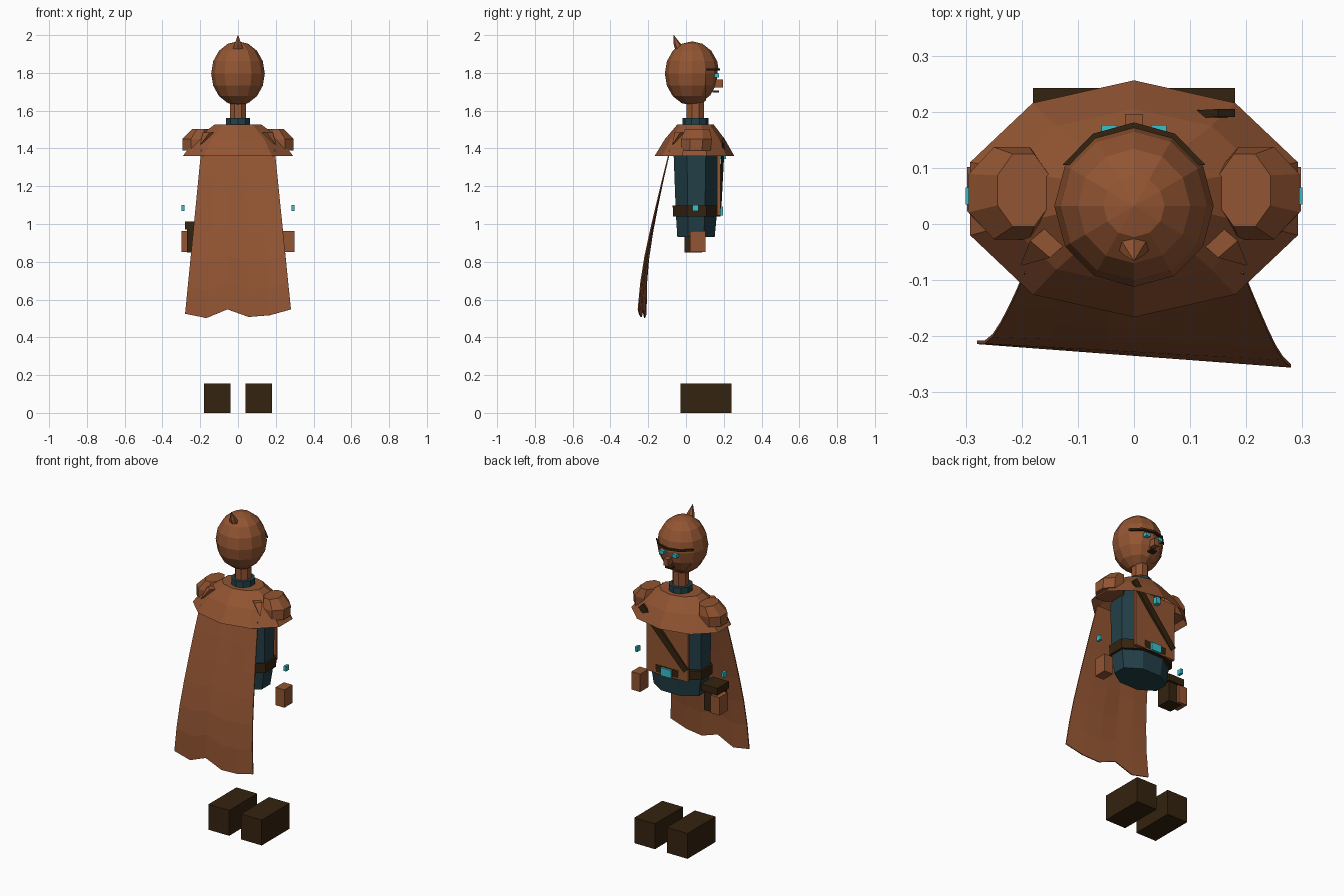
import bpy, bmesh, math
from mathutils import Vector, Matrix

cube = bpy.data.objects.get("Cube")
if cube:
    bpy.data.objects.remove(cube, do_unlink=True)


def material(name, rgb):
    m = bpy.data.materials.new(name)
    m.use_nodes = True
    m.diffuse_color = (*rgb, 1)
    m.node_tree.nodes["Principled BSDF"].inputs["Base Color"].default_value = (*rgb, 1)
    return m


BROWN = material("leather brown", (0.29, 0.09, 0.032))
DARK = material("dark brown", (0.035, 0.017, 0.005))
TEAL = material("dark teal", (0.016, 0.05, 0.063))
CYAN = material("bright cyan", (0.04, 0.53, 0.6))


def finish(name, bm, mat):
    bmesh.ops.recalc_face_normals(bm, faces=bm.faces)
    mesh = bpy.data.meshes.new(name)
    bm.to_mesh(mesh)
    bm.free()
    mesh.materials.append(mat)
    ob = bpy.data.objects.new(name, mesh)
    bpy.context.collection.objects.link(ob)
    return ob


def box(name, x, y, z, mat):
    """Box from three (low, high) ranges."""
    bm = bmesh.new()
    bmesh.ops.create_cube(bm, size=1)
    for v in bm.verts:
        v.co = [a + (b - a) * (c + 0.5) for (a, b), c in zip((x, y, z), v.co)]
    return finish(name, bm, mat)


def loft_mesh(rings, n, phase=0.0, caps=True):
    """Stack of elliptical rings (cx, cy, z, rx, ry)."""
    bm = bmesh.new()
    loops = []
    for cx, cy, z, rx, ry in rings:
        angles = [math.tau * (i + phase) / n for i in range(n)]
        loops.append([bm.verts.new((cx + rx * math.sin(a), cy + ry * math.cos(a), z))
                      for a in angles])
    for lo, hi in zip(loops, loops[1:]):
        for i in range(n):
            j = (i + 1) % n
            bm.faces.new((lo[i], lo[j], hi[j], hi[i]))
    if caps:
        bm.faces.new(loops[0])
        bm.faces.new(loops[-1])
    return bm


def loft(name, rings, n, mat, phase=0.0, caps=True):
    return finish(name, loft_mesh(rings, n, phase, caps), mat)


def sphere_mesh(center, radii):
    bm = bmesh.new()
    bmesh.ops.create_uvsphere(bm, u_segments=12, v_segments=8, radius=1,
                              matrix=Matrix.Translation(center) @ Matrix.Diagonal((*radii, 1)))
    return bm


def cut(bm, co, no, clear=False):
    bmesh.ops.bisect_plane(bm, geom=bm.verts[:] + bm.edges[:] + bm.faces[:],
                           plane_co=co, plane_no=no, clear_inner=clear)


# Hood with an opening for the face
BROW, CHEEK = 1.82, 0.105
HEAD = (0, 0.032, 1.797)
hood = sphere_mesh(HEAD, (0.142, 0.144, 0.17))
cut(hood, (0, 0, BROW), (0, 0, 1))
cut(hood, (0, CHEEK, 0), (0, 1, 0))
opening = [f for f in hood.faces
           if f.calc_center_median().y > CHEEK and f.calc_center_median().z < BROW]
bmesh.ops.delete(hood, geom=opening, context='FACES')
finish("hood", hood, BROWN)
finish("face", sphere_mesh(HEAD, (0.136, 0.136, 0.164)), BROWN)

brim = loft_mesh([(0, 0.032, BROW - 0.008, 0.146, 0.149),
                  (0, 0.032, BROW + 0.004, 0.146, 0.149)], 12)
cut(brim, (0, CHEEK, 0), (0, 1, 0), clear=True)
finish("hood_brim", brim, DARK)
loft("hood_spike", [(0, -0.03, 1.92, 0.034, 0.026),
                    (0, -0.045, 1.95, 0.022, 0.02),
                    (0, -0.065, 2.0, 0.001, 0.001)], 6, BROWN)

# Face details
box("nose", (-0.016, 0.016), (0.15, 0.196), (1.722, 1.765), BROWN)
box("mouth", (-0.02, 0.02), (0.14, 0.174), (1.697, 1.706), DARK)

# Neck, collar and body
loft("neck", [(0, 0.05, 1.5, 0.047, 0.05), (0, 0.05, 1.66, 0.047, 0.05)], 8, BROWN, 0.5)
loft("collar", [(0, 0.05, 1.48, 0.07, 0.072), (0, 0.05, 1.562, 0.066, 0.068)], 10, TEAL)
loft("torso", [(0, 0.053, 0.93, 0.165, 0.107),
               (0, 0.055, 1.06, 0.185, 0.118),
               (0, 0.055, 1.36, 0.19, 0.13),
               (0, 0.05, 1.48, 0.13, 0.1)], 8, TEAL, 0.5)
loft("belt", [(0, 0.057, 1.04, 0.196, 0.136),
              (0, 0.057, 1.098, 0.198, 0.138)], 8, DARK, 0.5)
box("chest_panel", (-0.14, 0.14), (0.165, 0.183), (1.045, 1.40), BROWN)
box("belt_buckle", (-0.035, 0.035), (0.175, 0.197), (1.045, 1.093), CYAN)
box("chest_gem", (-0.014, 0.014), (0.18, 0.212), (1.345, 1.385), CYAN)

# Diagonal strap across the chest
top, bottom = Vector((0.165, 0.198, 1.44)), Vector((-0.13, 0.181, 1.11))
strap = bmesh.new()
axis = (top - bottom).normalized()
side = axis.cross(Vector((0, 1, 0))).normalized()
depth = axis.cross(side)
frame = Matrix((side, depth, axis)).transposed().to_4x4()
bmesh.ops.create_cube(strap, size=1, matrix=Matrix.Translation((top + bottom) / 2) @ frame
                      @ Matrix.Diagonal((0.04, 0.014, (top - bottom).length, 1)))
finish("chest_strap", strap, DARK)

# Shoulder mantle
loft("mantle", [(0, 0.045, 1.36, 0.307, 0.211),
                (0, 0.047, 1.45, 0.235, 0.158),
                (0, 0.05, 1.527, 0.13, 0.096),
                (0, 0.05, 1.527, 0.06, 0.06)], 10, BROWN, caps=False)

# Paired parts
for s, label in ((1, "left"), (-1, "right")):
    def pair(a, b):
        return tuple(sorted((s * a, s * b)))

    box(label + "_boot", pair(0.04, 0.18), (-0.028, 0.242), (0, 0.155), DARK)
    box(label + "_hand", pair(0.238, 0.298), (0.022, 0.102), (0.853, 0.962), BROWN)
    box(label + "_wrist_gem", pair(0.284, 0.3), (0.035, 0.065), (1.07, 1.1), CYAN)
    box(label + "_eye", pair(0.03, 0.058), (0.14, 0.176), (1.775, 1.796), CYAN)
    loft(label + "_shoulder_pad", [(s * 0.218, 0.052, 1.39, 0.083, 0.085),
                                   (s * 0.218, 0.055, 1.45, 0.083, 0.089),
                                   (s * 0.197, 0.06, 1.502, 0.05, 0.07)], 8, BROWN, 0.5)
    loft(label + "_shoulder_spike", [(s * 0.15, -0.03, 1.485, 0.035, 0.03),
                                     (s * 0.2, -0.072, 1.42, 0.002, 0.002)], 4, BROWN)

# Hip pouch
box("pouch", (-0.27, -0.18), (-0.008, 0.085), (0.85, 0.99), DARK)
box("pouch_flap", (-0.28, -0.17), (-0.015, 0.098), (0.97, 1.012), DARK)

# Cape: flared sheet with a ragged hem
HEM = (0.525, 0.502, 0.548, 0.508, 0.517, 0.548)
SWEEP = (-0.085, -0.12, -0.152, -0.182, -0.208, -0.225, -0.232)
cape = bmesh.new()
rows = []
for r, y in enumerate(SWEEP):
    t = r / (len(SWEEP) - 1)
    row = []
    for c, hem in enumerate(HEM):
        u = c / (len(HEM) - 1) * 2 - 1
        row.append(cape.verts.new((u * (0.195 + 0.085 * t), y - 0.021 * u * t * t,
                                   1.39 + (hem - 1.39) * t)))
    rows.append(row)
for a, b in zip(rows, rows[1:]):
    for i in range(len(HEM) - 1):
        cape.faces.new((a[i], a[i + 1], b[i + 1], b[i]))
cape_ob = finish("cape", cape, BROWN)
solid = cape_ob.modifiers.new("thickness", 'SOLIDIFY')
solid.thickness = 0.006
solid.offset = 0
